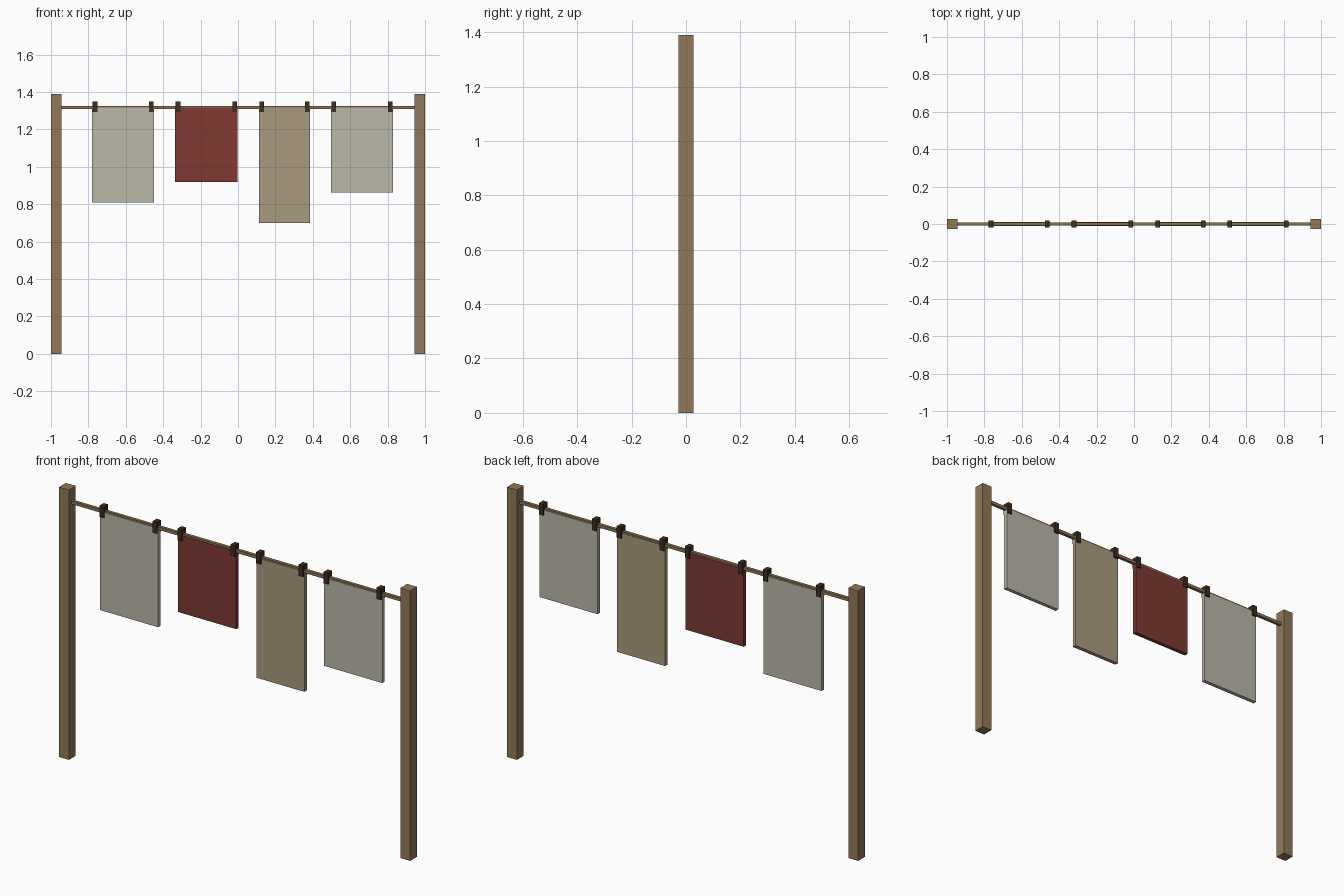
import bpy

if "Cube" in bpy.data.objects:
    bpy.data.objects.remove(bpy.data.objects["Cube"])


def srgb(r, g, b):
    def lin(c):
        c /= 255
        return c / 12.92 if c <= 0.04045 else ((c + 0.055) / 1.055) ** 2.4
    return (lin(r), lin(g), lin(b), 1)


def material(name, rgb):
    m = bpy.data.materials.new(name)
    m.diffuse_color = srgb(*rgb)
    m.use_nodes = True
    m.node_tree.nodes["Principled BSDF"].inputs["Base Color"].default_value = m.diffuse_color
    return m


WOOD = material("wood", (146, 121, 87))
ROPE = material("rope", (140, 116, 84))
PEG = material("dark_wood", (62, 46, 32))
LINEN = material("linen", (187, 183, 169))
RED = material("red_cloth", (126, 56, 51))
TAN = material("tan_cloth", (169, 154, 126))


def box(name, x, y, z, mat):
    """Axis-aligned box from (min, max) ranges in x and z and a half depth y."""
    bpy.ops.mesh.primitive_cube_add(
        size=1, location=((x[0] + x[1]) / 2, 0, (z[0] + z[1]) / 2))
    ob = bpy.context.object
    ob.name = name
    ob.scale = (x[1] - x[0], 2 * y, z[1] - z[0])
    bpy.ops.object.transform_apply(location=False, rotation=False, scale=True)
    ob.data.materials.append(mat)
    return ob


# Posts
box("left_post", (-1, -0.944), 0.028, (0, 1.39), WOOD)
box("right_post", (0.944, 1), 0.028, (0, 1.39), WOOD)

# Line strung between the posts
box("line", (-0.945, 0.945), 0.008, (1.31, 1.326), ROPE)

# Hanging cloths, each held by two pegs
cloths = [
    ("left_linen", -0.78, -0.448, 0.809, LINEN),
    ("red_cloth", -0.336, -0.003, 0.918, RED),
    ("tan_cloth", 0.112, 0.385, 0.699, TAN),
    ("right_linen", 0.497, 0.829, 0.863, LINEN),
]
for name, x0, x1, bottom, mat in cloths:
    box(name, (x0, x1), 0.01, (bottom, 1.317), mat)
    for side, cx in (("left", x0 + 0.015), ("right", x1 - 0.015)):
        box(f"{name}_{side}_peg", (cx - 0.0125, cx + 0.0125), 0.0175,
            (1.292, 1.35), PEG)
